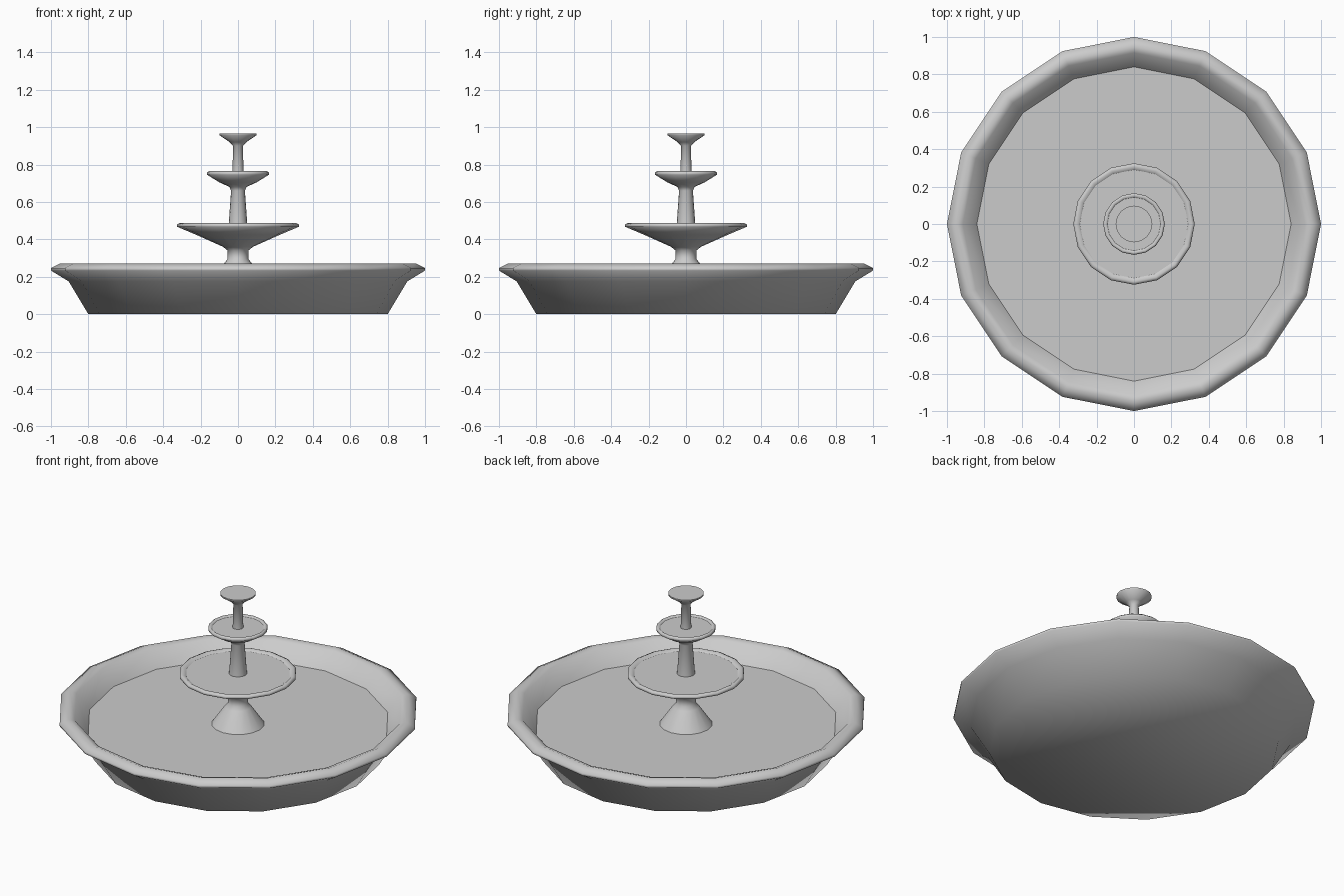
import bpy, bmesh, math

if "Cube" in bpy.data.objects:
    bpy.data.objects.remove(bpy.data.objects["Cube"])

SIDES = 16


def ring(bm, r, z):
    return [bm.verts.new((r * math.cos(2 * math.pi * i / SIDES),
                          r * math.sin(2 * math.pi * i / SIDES), z)) for i in range(SIDES)]


def lathe(name, profile, cap_bottom=False, cap_top=False, smooth=True):
    """Revolve (radius, height) points, listed from the bottom outside upwards."""
    bm = bmesh.new()
    rings = [ring(bm, r, z) for r, z in profile]
    for a, b in zip(rings, rings[1:]):
        for i in range(SIDES):
            j = (i + 1) % SIDES
            bm.faces.new((a[i], a[j], b[j], b[i]))
    if cap_bottom:
        bm.faces.new(rings[0][::-1])
    if cap_top:
        bm.faces.new(rings[-1])
    for f in bm.faces:
        f.smooth = smooth
    me = bpy.data.meshes.new(name)
    bm.to_mesh(me)
    bm.free()
    ob = bpy.data.objects.new(name, me)
    bpy.context.collection.objects.link(ob)
    return ob


def water(name, r, z):
    return lathe(name, [(r, z)], cap_top=True, smooth=False)


# Ground basin with flared, rounded rim
lathe("basin", [(0.80, 0), (0.905, 0.175), (1.0, 0.233), (1.0, 0.247),
                (0.95, 0.272), (0.915, 0.26), (0.84, 0.168)], cap_bottom=True)
water("basin_water", 0.84, 0.168)

# Lower tier: conical foot, neck and wide dish
lathe("lower_tier", [(0.146, 0.168), (0.072, 0.275), (0.055, 0.295), (0.055, 0.34),
                     (0.08, 0.36), (0.225, 0.425), (0.325, 0.467), (0.325, 0.48),
                     (0.308, 0.488), (0.29, 0.475)])
water("lower_water", 0.29, 0.475)

# Middle tier: tapered column and dish
lathe("middle_tier", [(0.05, 0.475), (0.037, 0.66), (0.045, 0.68), (0.10, 0.705),
                      (0.165, 0.745), (0.165, 0.757), (0.155, 0.765), (0.143, 0.755)])
water("middle_water", 0.143, 0.755)

# Upper tier: slim column and small cup
lathe("upper_tier", [(0.03, 0.755), (0.026, 0.90), (0.045, 0.92),
                     (0.098, 0.956), (0.098, 0.965)])
water("upper_water", 0.098, 0.965)
